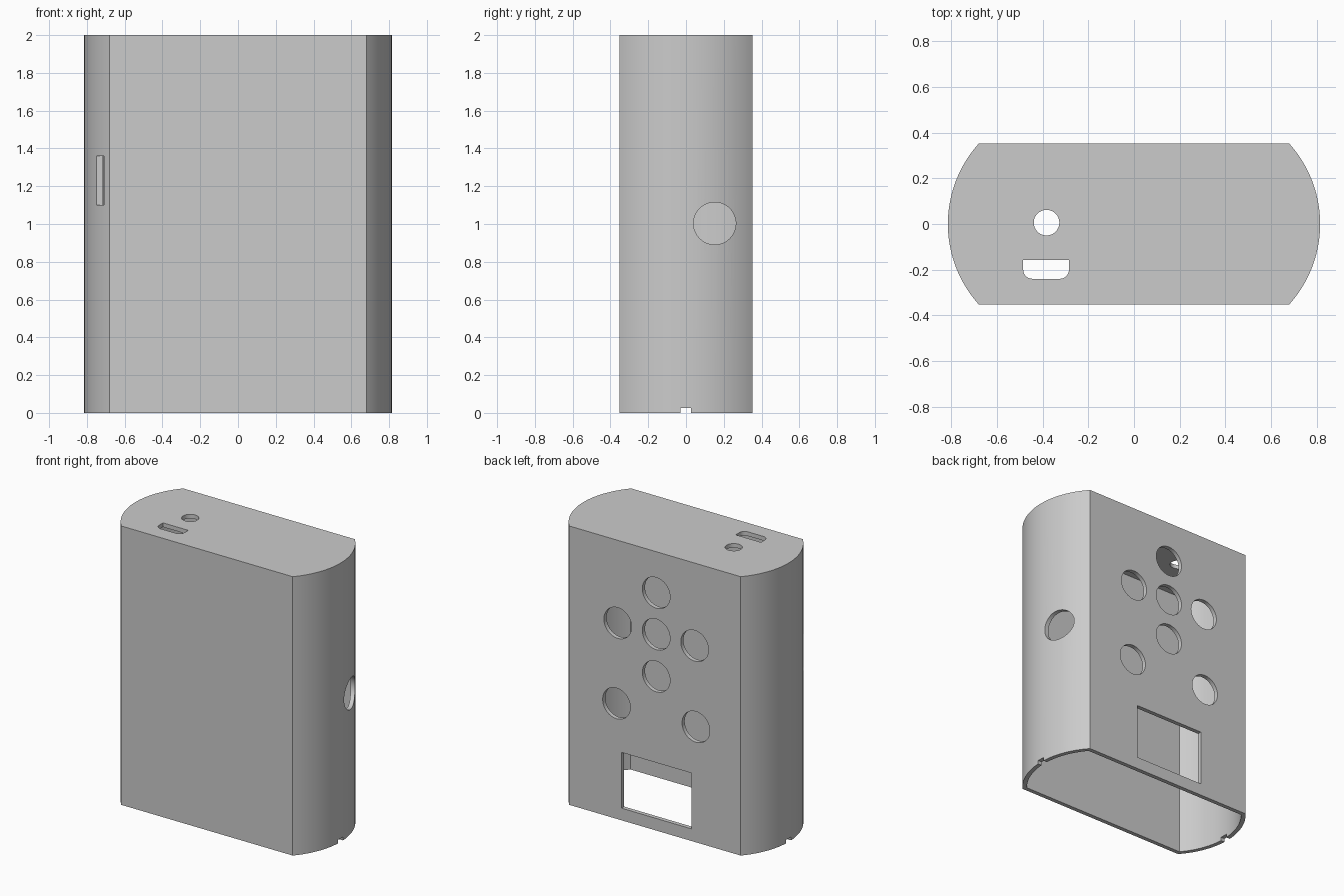
import bpy, bmesh, math
from mathutils import Matrix

old = bpy.data.objects.get("Cube")
if old:
    bpy.data.objects.remove(old, do_unlink=True)

HALF_DEPTH, HALF_WIDTH, HEIGHT, WALL = 0.352, 0.815, 2.0, 0.03
CHORD_X = 0.68                       # where flat faces meet the curved sides
SAG = HALF_WIDTH - CHORD_X
RADIUS = (HALF_DEPTH ** 2 + SAG ** 2) / (2 * SAG)

grey = bpy.data.materials.new("plain grey")
grey.use_nodes = True
grey.diffuse_color = (0.6, 0.6, 0.6, 1)
grey.node_tree.nodes["Principled BSDF"].inputs["Base Color"].default_value = (0.6, 0.6, 0.6, 1)


def finish(name, bm):
    bmesh.ops.recalc_face_normals(bm, faces=bm.faces)
    mesh = bpy.data.meshes.new(name)
    bm.to_mesh(mesh)
    bm.free()
    mesh.materials.append(grey)
    obj = bpy.data.objects.new(name, mesh)
    bpy.context.collection.objects.link(obj)
    return obj


def prism(name, outline, z0, z1):
    bm = bmesh.new()
    face = bm.faces.new([bm.verts.new((x, y, z0)) for x, y in outline])
    top = bmesh.ops.extrude_face_region(bm, geom=[face])["geom"]
    bmesh.ops.translate(bm, verts=[v for v in top if isinstance(v, bmesh.types.BMVert)],
                        vec=(0, 0, z1 - z0))
    return finish(name, bm)


def box(name, x0, x1, y0, y1, z0, z1):
    return prism(name, [(x0, y0), (x1, y0), (x1, y1), (x0, y1)], z0, z1)


def cylinder(name, centre, radius, depth, axis):
    bm = bmesh.new()
    turn = {"X": Matrix.Rotation(math.pi / 2, 4, "Y"),
            "Y": Matrix.Rotation(math.pi / 2, 4, "X"), "Z": Matrix()}[axis]
    bmesh.ops.create_cone(bm, cap_ends=True, segments=48, radius1=radius, radius2=radius,
                          depth=depth, matrix=Matrix.Translation(centre) @ turn)
    return finish(name, bm)


def body_outline(inset, steps=40):
    """Flat front and back joined by two bulging arcs."""
    r, h = RADIUS - inset, HALF_DEPTH - inset
    cx, reach = HALF_WIDTH - RADIUS, math.asin(h / r)
    right = []
    for i in range(steps + 1):
        a = reach * (2 * i / steps - 1)
        right.append((cx + r * math.cos(a), r * math.sin(a)))
    return right + [(-x, -y) for x, y in right]


# Shell, open at the bottom
case = prism("case_shell", body_outline(0), 0, HEIGHT)
cutters = [prism("cavity", body_outline(WALL), -0.2, HEIGHT - WALL)]

# Round button holes and the display window in the back
MID = -0.01
for dx, z in [(0, 1.705), (-0.305, 1.407), (0, 1.407), (0.305, 1.407), (0, 1.105),
              (-0.315, 0.828), (0.315, 0.828)]:
    cutters.append(cylinder("button_hole", (MID + dx, HALF_DEPTH, z), 0.11, 0.2, "Y"))
cutters.append(box("window", -0.29, 0.265, 0.25, 0.45, 0.087, 0.487))

# Round hole in one side, narrow slot in the other, cable notches at the foot
cutters.append(cylinder("side_hole", (0.75, 0.152, 1.003), 0.112, 0.4, "X"))
cutters.append(box("side_slot", -1, -0.5, -0.315, -0.253, 1.1, 1.36))
cutters.append(box("foot_notch", -1, 1, -0.028, 0.027, -0.1, 0.025))

# Round socket and connector port in the top
cutters.append(cylinder("top_hole", (-0.383, 0.006, HEIGHT), 0.056, 0.2, "Z"))
x0, x1, y0, y1, r = -0.485, -0.285, -0.24, -0.157, 0.04
port = [(x1, y1), (x0, y1)]
for cx, start in [(x0 + r, math.pi), (x1 - r, 1.5 * math.pi)]:
    for i in range(9):
        a = start + i / 8 * math.pi / 2
        port.append((cx + r * math.cos(a), y0 + r + r * math.sin(a)))
cutters.append(prism("top_port", port, HEIGHT - 0.1, HEIGHT + 0.1))

# Cut everything out of the shell
bpy.ops.object.select_all(action="DESELECT")
bpy.context.view_layer.objects.active = case
case.select_set(True)
for cutter in cutters:
    cutter.hide_render = True
    mod = case.modifiers.new("cut", "BOOLEAN")
    mod.operation, mod.solver, mod.object = "DIFFERENCE", "EXACT", cutter
    bpy.ops.object.modifier_apply(modifier=mod.name)
    bpy.data.objects.remove(cutter, do_unlink=True)

bpy.ops.object.shade_smooth_by_angle(angle=math.radians(30))
